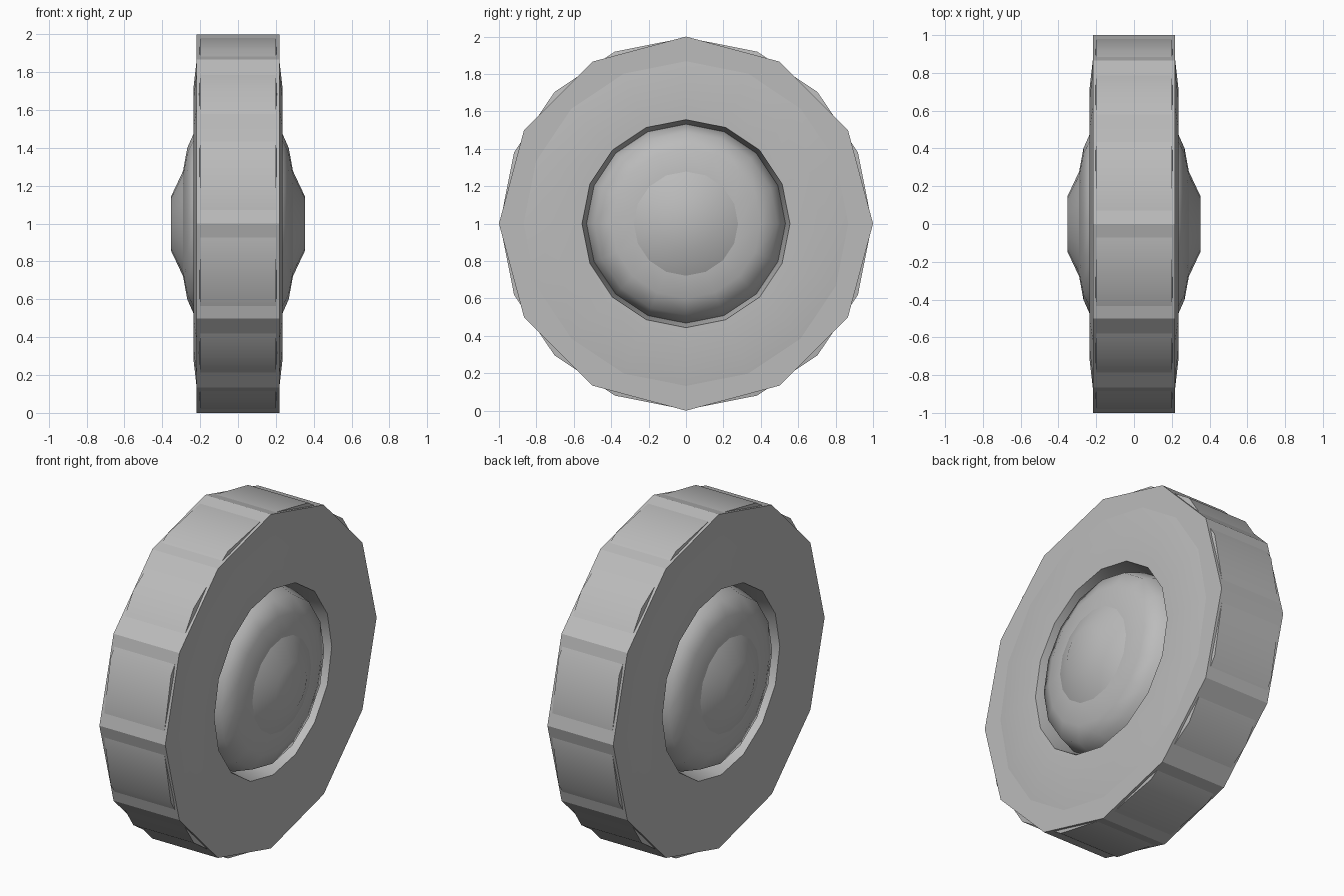
import bpy
from math import sin, cos, tau, radians

if "Cube" in bpy.data.objects:
    bpy.data.objects.remove(bpy.data.objects["Cube"])

grey = bpy.data.materials.new("plain grey")
grey.use_nodes = True
colour = (0.5, 0.5, 0.5, 1)
grey.diffuse_color = colour
grey.node_tree.nodes["Principled BSDF"].inputs["Base Color"].default_value = colour


def lathe(name, half, sides, closed=False, smooth_angle=None):
    """Turn a (radius, x) half profile, mirrored in x, round the axle."""
    profile = half + [(r, -x) for r, x in reversed(half)]
    n = len(profile)
    verts = [(x, r * cos(tau * s / sides), 1 + r * sin(tau * s / sides))
             for s in range(sides) for r, x in profile]
    faces = []
    for s in range(sides):
        a, b = s * n, (s + 1) % sides * n
        for i in range(n if closed else n - 1):
            j = (i + 1) % n
            faces.append((a + i, a + j, b + j, b + i))
    if not closed:  # flat end caps
        faces.append([s * n for s in range(sides)])
        faces.append([s * n + n - 1 for s in reversed(range(sides))])
    mesh = bpy.data.meshes.new(name)
    mesh.from_pydata(verts, [], faces)
    mesh.materials.append(grey)
    obj = bpy.data.objects.new(name, mesh)
    bpy.context.collection.objects.link(obj)
    bpy.ops.object.select_all(action="DESELECT")
    obj.select_set(True)
    bpy.context.view_layer.objects.active = obj
    bpy.ops.object.mode_set(mode="EDIT")
    bpy.ops.mesh.select_all(action="SELECT")
    bpy.ops.mesh.normals_make_consistent(inside=False)
    bpy.ops.object.mode_set(mode="OBJECT")
    if smooth_angle:
        bpy.ops.object.shade_smooth_by_angle(angle=radians(smooth_angle))
    return obj


# Faceted tread band, whose corners form the cross bars
lathe("tread_band", [(0.8, 0.218), (1.0, 0.218)], 12, closed=True)

# Rounded tyre, which shows through the band as tread panels
lathe("tyre", [(0.53, 0.1), (0.556, 0.232), (0.72, 0.235), (0.86, 0.219),
               (0.955, 0.207), (0.995, 0.2)], 16, closed=True, smooth_angle=40)

# Domed hub with a raised cap on each side
lathe("hub", [(0.28, 0.29), (0.40, 0.268), (0.49, 0.228), (0.535, 0.1)],
      16, smooth_angle=70)
lathe("hub_cap", [(0.145, 0.353), (0.285, 0.287)], 16, smooth_angle=40)
